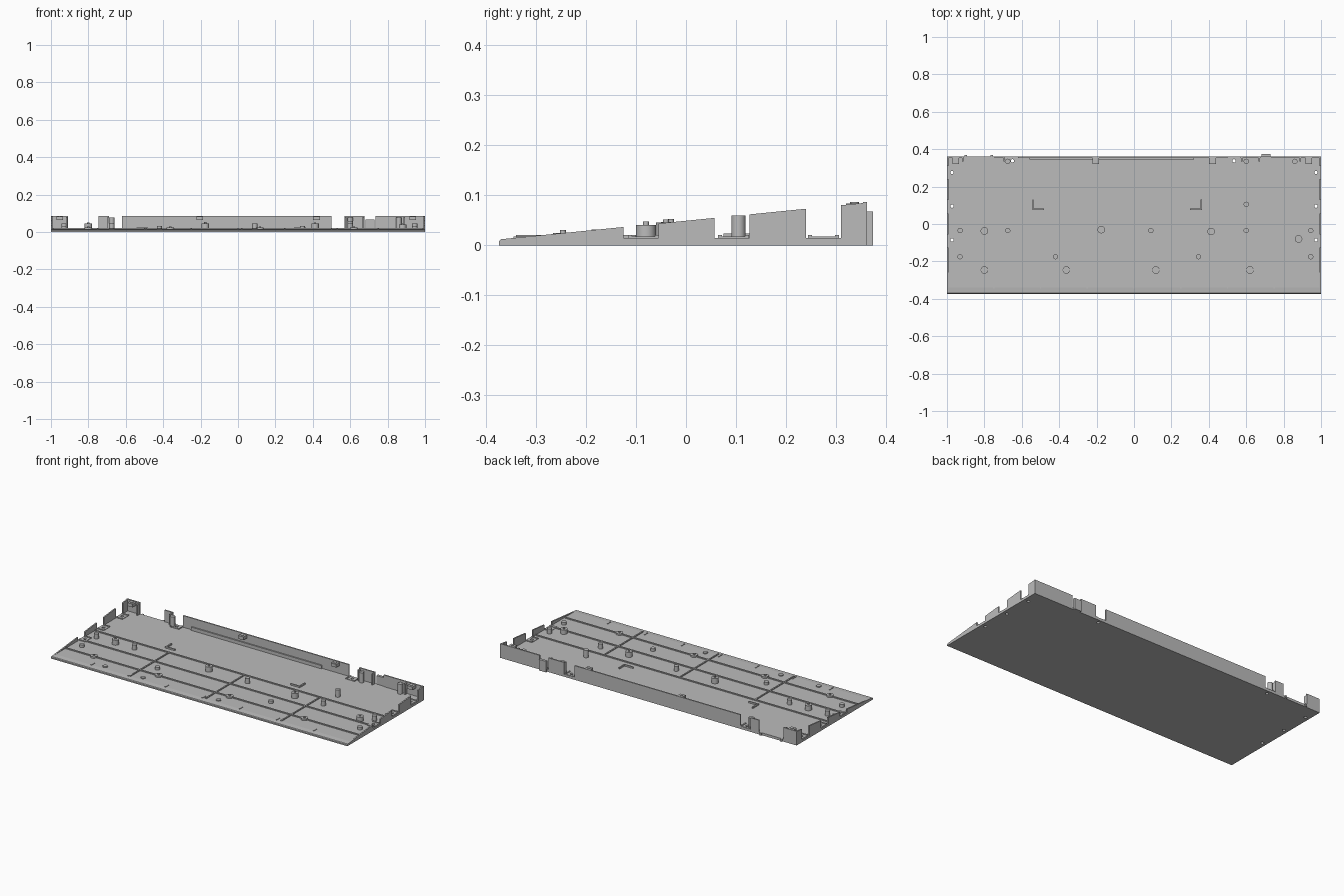
import bpy, bmesh, math
from mathutils import Matrix

cube = bpy.data.objects.get("Cube")
if cube:
    bpy.data.objects.remove(cube, do_unlink=True)

gray = bpy.data.materials.new("plain_gray")
gray.use_nodes = True
gray.diffuse_color = (0.5, 0.5, 0.5, 1)
gray.node_tree.nodes["Principled BSDF"].inputs["Base Color"].default_value = (0.5, 0.5, 0.5, 1)

FLOOR = 0.015
BACK = 0.362
WALL = 0.008


def rim(y):
    """Height of the sloping case rim at depth y."""
    return 0.012 + 0.1 * (y + 0.37)


def finish(name, bm):
    bmesh.ops.recalc_face_normals(bm, faces=bm.faces)
    mesh = bpy.data.meshes.new(name)
    bm.to_mesh(mesh)
    bm.free()
    mesh.materials.append(gray)
    ob = bpy.data.objects.new(name, mesh)
    bpy.context.collection.objects.link(ob)
    return ob


def prism(name, profile, x0, x1):
    """Extrude a (y, z) profile from x0 to x1."""
    bm = bmesh.new()
    face = bm.faces.new([bm.verts.new((x0, y, z)) for y, z in profile])
    out = bmesh.ops.extrude_face_region(bm, geom=[face])
    verts = [v for v in out["geom"] if isinstance(v, bmesh.types.BMVert)]
    bmesh.ops.translate(bm, verts=verts, vec=(x1 - x0, 0, 0))
    return finish(name, bm)


def box(name, x0, x1, y0, y1, z0, z1):
    return prism(name, [(y0, z0), (y1, z0), (y1, z1), (y0, z1)], x0, x1)


def post(name, x, y, r, z0, z1, sides=20):
    bm = bmesh.new()
    bmesh.ops.create_cone(bm, cap_ends=True, segments=sides, radius1=r, radius2=r,
                          depth=z1 - z0, matrix=Matrix.Translation((x, y, (z0 + z1) / 2)))
    ob = finish(name, bm)
    bpy.ops.object.select_all(action='DESELECT')
    ob.select_set(True)
    bpy.context.view_layer.objects.active = ob
    bpy.ops.object.shade_smooth_by_angle(angle=math.radians(40))
    return ob


# Floor plate with a thinned front lip
floor = prism("floor_plate", [(-0.374, 0), (BACK, 0), (BACK, FLOOR), (-0.34, FLOOR),
                              (-0.37, 0.012), (-0.374, 0.008)], -1, 1)

# Screw pads: centre x, centre y, half width, half depth
pads = [(s * 0.973, y, 0.022, 0.031) for s in (-1, 1) for y in (0.275, 0.095, -0.085)]
pads += [(x, 0.338, 0.03, 0.022) for x in (-0.65, 0.535)]
parts = [floor]
for x, y, hx, hy in pads:
    parts.append(box("screw_pad", x - hx, x + hx, y - hy, y + hy, 0.01, 0.0175))
    if hy > hx:
        for s in (-1, 1):
            e = y + s * (hy - 0.004)
            box("pad_ridge", x - hx, x + hx, e - 0.004, e + 0.004, FLOOR, 0.021)
    else:
        for s in (-1, 1):
            e = x + s * (hx - 0.004)
            box("pad_ridge", e - 0.004, e + 0.004, y - hy, y + hy, FLOOR, 0.021)

# Screw holes through the plate and pads
cutter_bm = bmesh.new()
for x, y, hx, hy in pads:
    bmesh.ops.create_cone(cutter_bm, cap_ends=True, segments=12, radius1=0.009, radius2=0.009,
                          depth=0.2, matrix=Matrix.Translation((x, y, 0)))
cutter = finish("hole_cutter", cutter_bm)
cutter.hide_render = True
for ob in parts:
    mod = ob.modifiers.new("holes", 'BOOLEAN')
    mod.operation = 'DIFFERENCE'
    mod.solver = 'EXACT'
    mod.object = cutter
    bpy.context.view_layer.objects.active = ob
    bpy.ops.object.modifier_apply(modifier=mod.name)
bpy.data.objects.remove(cutter, do_unlink=True)

# Sloping side walls, broken by three notches
for side, x0 in (("right", -1), ("left", 1 - WALL)):
    for y0, y1 in ((-0.35, -0.125), (-0.055, 0.057), (0.127, 0.24), (0.31, BACK - 0.002)):
        prism(side + "_wall", [(y0, 0.01), (y1, 0.01), (y1, rim(y1)), (y0, rim(y0))],
              x0, x0 + WALL)

# Back wall segments
for x0, x1 in ((-1, -0.91), (-0.745, -0.69), (-0.62, 0.5), (0.57, 0.675), (0.735, 1)):
    box("back_wall", x0, x1, BACK - WALL, BACK, 0.01, 0.086)
box("back_tab", 0.683, 0.73, BACK - 0.004, 0.374, 0, 0.067)
box("back_ledge", -0.56, 0.32, 0.346, 0.355, 0.01, 0.035)
for x in (-0.9, -0.76):
    box("back_nub", x - 0.006, x + 0.006, BACK - 0.004, 0.37, 0, FLOOR)

# Stiffeners on the ends of the back wall segments
for x in (-0.916, -0.695, 0.575, 0.669, 0.89):
    box("wall_stiffener", x - 0.004, x + 0.004, 0.335, BACK - 0.004, 0.01, 0.08)

# Raised snap blocks on the back wall
for x in (-0.953, -0.205, 0.42, 0.935):
    box("snap_block", x - 0.018, x + 0.018, 0.32, BACK - 0.004, 0.064, 0.083)
    post("snap_pin", x, 0.337, 0.009, 0.08, 0.086, 12)

# Long and cross floor ribs
for y in (0.035, -0.105, -0.245):
    box("long_rib", -0.99, 0.99, y - 0.004, y + 0.004, 0.01, 0.021)
for x in (-0.49, 0.02, 0.53):
    box("cross_rib", x - 0.004, x + 0.004, -0.34, 0.039, 0.01, 0.0205)

# Small hooks along the front lip
for x in (-0.75, -0.5, -0.25, 0, 0.25, 0.5, 0.75):
    box("lip_hook", x - 0.003, x + 0.003, -0.345, -0.312, 0.01, 0.018)

# Corner brackets on the open floor
for x, s in ((-0.54, 1), (0.36, -1)):
    box("bracket_long_side", x - 0.004, x + 0.004, 0.075, 0.13, 0.01, 0.024)
    box("bracket_short_side", min(x, x + s * 0.06), max(x, x + s * 0.06),
        0.075, 0.083, 0.01, 0.024)

# Slim support posts in rows
rows = {-0.035: (-0.93, -0.675, 0.09, 0.6, 0.945),
        -0.175: (-0.93, -0.42, 0.345, 0.945),
        -0.315: (-0.675, -0.42, 0.09),
        0.105: (0.6,),
        0.335: (-0.675, 0.6, 0.86)}
for y, xs in rows.items():
    for x in xs:
        post("support_post", x, y, 0.014, 0.01, max(0.021, min(rim(y), 0.076)))

# Wide posts with a locating pin
for x, y in ((-0.8, -0.037), (-0.175, -0.03), (0.412, -0.04), (0.88, -0.08),
             (-0.8, -0.246), (-0.362, -0.246), (0.117, -0.246), (0.62, -0.246)):
    post("wide_post", x, y, 0.02, 0.01, rim(y), 24)
    post("locating_pin", x, y, 0.006, rim(y) - 0.002, rim(y) + 0.006, 12)
